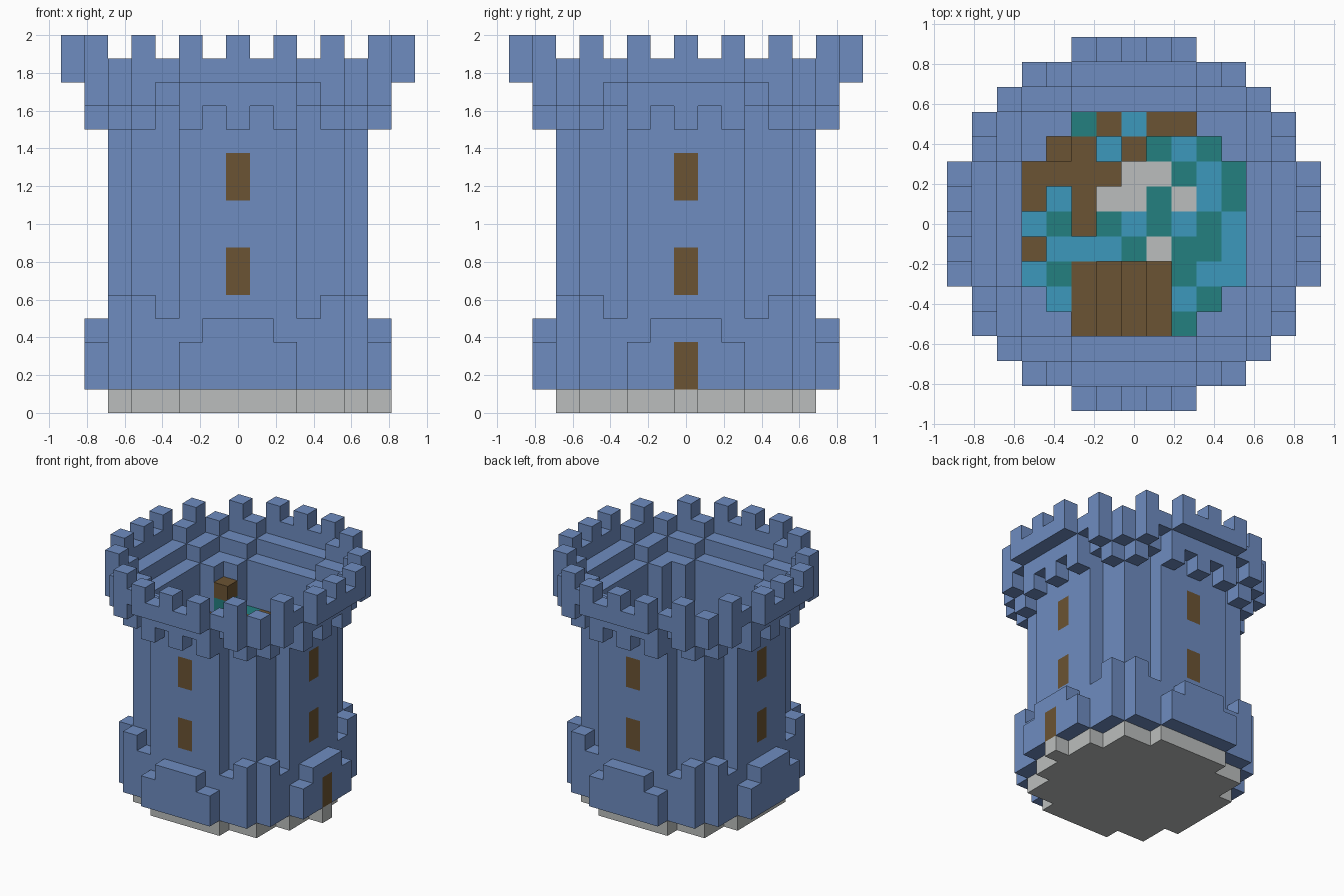
import bpy
import bmesh
from mathutils import Vector

cube = bpy.data.objects.get("Cube")
if cube:
    bpy.data.objects.remove(cube, do_unlink=True)

U = 0.125  # block size


def material(name, rgb):
    m = bpy.data.materials.new(name)
    m.use_nodes = True
    m.diffuse_color = (*rgb, 1)
    m.node_tree.nodes["Principled BSDF"].inputs["Base Color"].default_value = (*rgb, 1)
    return m


MATS = {
    "wall": material("blue stone", (0.156, 0.263, 0.527)),
    "B": material("brown wood", (0.147, 0.087, 0.033)),
    "G": material("pale grey stone", (0.497, 0.515, 0.509)),
    "T": material("teal", (0.017, 0.216, 0.216)),
    "L": material("light blue", (0.045, 0.314, 0.503)),
}

# Half-width of each row of the round block outlines, from the middle row outwards
ROWS = {
    4: (4, 4, 4, 3, 2),
    5: (5, 5, 5, 4, 4, 2),
    6: (6, 6, 6, 5, 5, 4, 2),
    7: (7, 7, 7, 6, 6, 5, 4, 2),
}


def disc(r):
    return {(i, j) for j in range(-r, r + 1) for i in range(-r, r + 1)
            if abs(i) <= ROWS[r][abs(j)]}


def ring(r):
    return disc(r) - disc(r - 1)


def low(c):
    return min(abs(c[0]), abs(c[1]))


def high(c):
    return max(abs(c[0]), abs(c[1]))


parts = {}  # part name -> {block: material key}
filled = set()


def add(part, cells, levels, key):
    blocks = parts.setdefault(part, {})
    for i, j in cells:
        for k in levels:
            if (i, j, k) not in filled:
                blocks[i, j, k] = key
                filled.add((i, j, k))


# Foundation with a doorstep
add("foundation", disc(5), [0], "G")
add("doorstep", {(6, 0)}, [0], "G")

# Door and windows, flush with the stone around them
add("door", {(6, 0)}, [1, 2], "B")
SIDES = {"front": (0, -5), "back": (0, 5), "left": (5, 0), "right": (-5, 0)}
for side, cell in SIDES.items():
    add(side + "_lower_window", {cell}, [5, 6], "B")
    add(side + "_upper_window", {cell}, [9, 10], "B")

# Tower wall
add("tower_wall", ring(5), range(1, 13), "wall")

# Stepped skirt around the foot
add("skirt", ring(6), [1, 2], "wall")
add("skirt", {c for c in ring(6) if low(c) != 2}, [3], "wall")
add("skirt", {c for c in ring(6) if low(c) == 4}, [4], "wall")

# Corbels under the overhanging gallery
add("corbels", {c for c in ring(6) if low(c) % 2 == 0}, [12], "wall")
add("corbels", {c for c in ring(7) if low(c) >= 4}, [13], "wall")

# Gallery, parapet and battlements
add("gallery", ring(6), [13], "wall")
add("parapet", ring(7), [14], "wall")
add("battlements", {c for c in ring(7) if low(c) % 2 == 0}, [15], "wall")

# Patchwork floor inside, back row first; wood stands one block proud
FLOOR = (
    "..TBLBB..",
    ".BBLBTLT.",
    "BBBBGGTLT",
    "BLBGGTGLT",
    "LTBTLTLTL",
    "BLLLTGTTL",
    "LTBBBBTLL",
    ".LBBBBLT.",
    "..BBBBT..",
)
add("inner_post", {(-3, 3)}, [11], "B")
add("inner_post", {(-3, 3)}, range(1, 11), "T")
for row, line in enumerate(FLOOR):
    for col, key in enumerate(line):
        i, j = col - 4, 4 - row
        if key == ".":
            continue
        top = 10 if key == "B" or j == 4 else 9
        if key == "B" and j < -1:  # flight of steps
            top = 7 - i
        add("inner_steps" if key == "B" else "inner_floor", {(i, j)}, range(1, top), key)


# Turn each part into a clean mesh of its exposed block faces
def build(name, blocks):
    bm = bmesh.new()
    keys = sorted(set(blocks.values()))
    for cell, key in blocks.items():
        centre = Vector(cell) + Vector((0, 0, 0.5))
        for axis in range(3):
            for sign in (-1, 1):
                n = Vector((0, 0, 0))
                n[axis] = sign
                if tuple(int(a + b) for a, b in zip(cell, n)) in filled:
                    continue
                a = Vector((0, 0, 0))
                a[(axis + 1) % 3] = 0.5
                b = n.cross(a)
                mid = centre + n / 2
                corners = (mid - a - b, mid + a - b, mid + a + b, mid - a + b)
                face = bm.faces.new([bm.verts.new(p * U) for p in corners])
                face.material_index = keys.index(key)
    bmesh.ops.remove_doubles(bm, verts=bm.verts, dist=U / 100)
    bmesh.ops.dissolve_limit(bm, angle_limit=0.01, verts=bm.verts, edges=bm.edges,
                             delimit={"MATERIAL"})
    mesh = bpy.data.meshes.new(name)
    bm.to_mesh(mesh)
    bm.free()
    for key in keys:
        mesh.materials.append(MATS[key])
    bpy.context.collection.objects.link(bpy.data.objects.new(name, mesh))


for name, blocks in parts.items():
    build(name, blocks)
